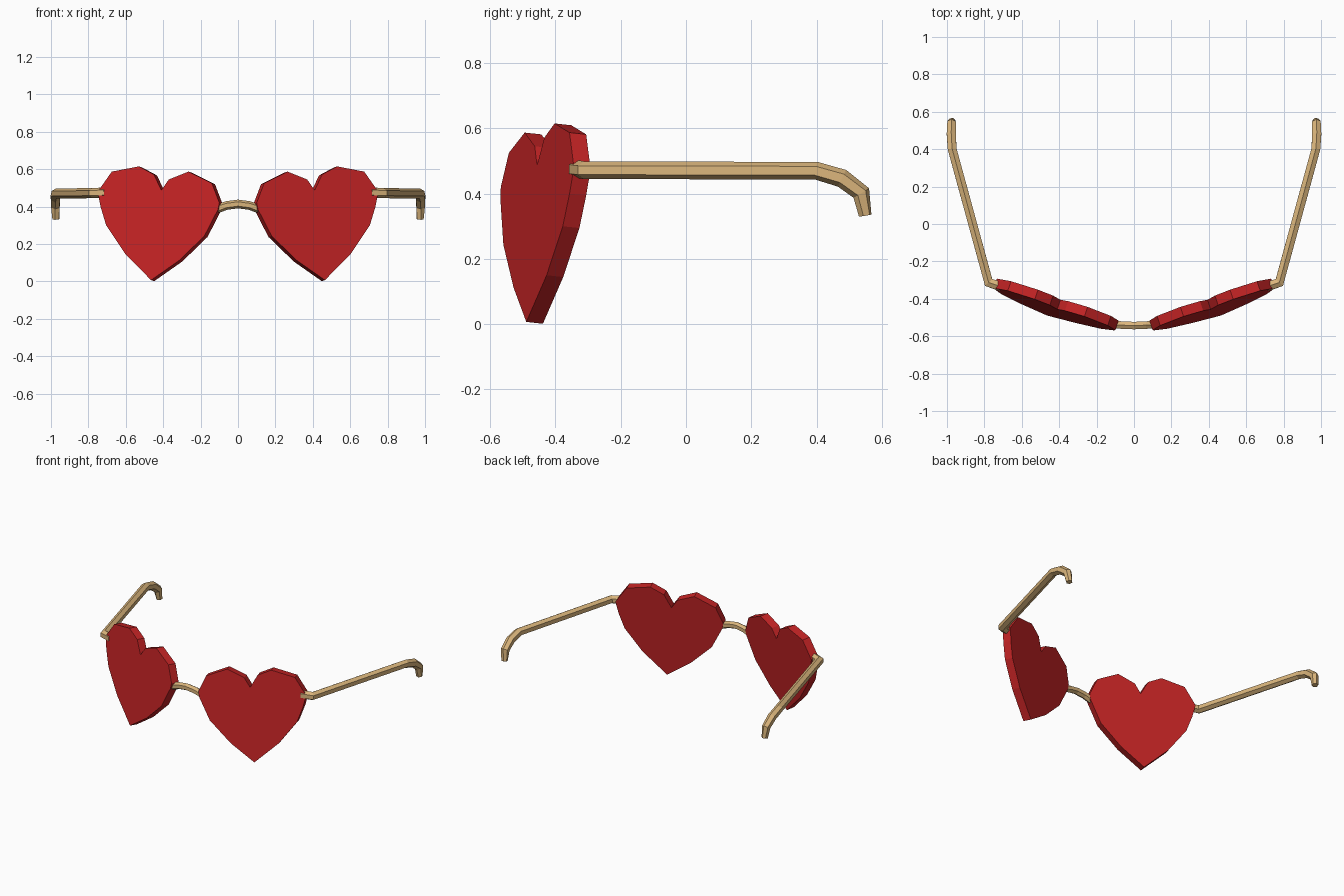
import bpy, bmesh, math
from mathutils import Vector

if "Cube" in bpy.data.objects:
    bpy.data.objects.remove(bpy.data.objects["Cube"])


def material(name, rgb):
    m = bpy.data.materials.new(name)
    m.diffuse_color = (*rgb, 1)
    m.use_nodes = True
    m.node_tree.nodes["Principled BSDF"].inputs["Base Color"].default_value = m.diffuse_color
    return m


RED = material("heart red", (0.55, 0.017, 0.018))
GOLD = material("pale gold", (0.70, 0.46, 0.20))


def finish(name, bm, mat, mirror=True):
    bmesh.ops.recalc_face_normals(bm, faces=bm.faces)
    me = bpy.data.meshes.new(name)
    bm.to_mesh(me)
    bm.free()
    me.materials.append(mat)
    ob = bpy.data.objects.new(name, me)
    bpy.context.collection.objects.link(ob)
    if mirror:
        ob.modifiers.new("mirror", 'MIRROR').use_mirror_merge = False
    return ob


def sweep(name, path, radii, mirror=True, sides=6):
    """Faceted bar along a path, with mitred corners."""
    pts = [Vector(p) for p in path]
    bm = bmesh.new()
    rings = []
    for i, p in enumerate(pts):
        a = (p - pts[i - 1]).normalized() if i else None
        b = (pts[i + 1] - p).normalized() if i < len(pts) - 1 else None
        a, b = a or b, b or a
        t = (a + b).normalized()
        bend = b - a
        stretch = 1 / max(0.5, t.dot(a)) - 1
        side = t.cross(Vector((0, 0, 1))).normalized()
        up = side.cross(t)
        ring = []
        for k in range(sides):
            ang = 2 * math.pi * k / sides
            off = (up * math.cos(ang) + side * math.sin(ang)) * radii[i]
            if bend.length > 1e-4:
                n = bend.normalized()
                off += n * off.dot(n) * stretch
            ring.append(bm.verts.new(p + off))
        rings.append(ring)
    for r, s in zip(rings, rings[1:]):
        for k in range(sides):
            j = (k + 1) % sides
            bm.faces.new((r[k], r[j], s[j], s[k]))
    bm.faces.new(rings[0])
    bm.faces.new(rings[-1])
    return finish(name, bm, GOLD, mirror)


# Heart lenses: outline on a tilted plane, thickened backwards
heart = [(0.465, 0.007), (0.605, 0.15), (0.705, 0.30), (0.735, 0.40), (0.75, 0.48),
         (0.675, 0.587), (0.53, 0.615), (0.45, 0.572), (0.41, 0.487),
         (0.37, 0.545), (0.265, 0.587), (0.14, 0.525), (0.10, 0.42),
         (0.107, 0.385), (0.18, 0.243), (0.315, 0.112)]
SX, SZ = 0.335, 0.107
bm = bmesh.new()
front = bm.faces.new([bm.verts.new((x, -0.49 + SX * (x - 0.465) + SZ * z, z))
                      for x, z in heart])
back = bmesh.ops.extrude_face_region(bm, geom=[front], use_keep_orig=True)
shift = Vector((-SX, 1, -SZ)).normalized() * 0.054
bmesh.ops.translate(bm, vec=shift,
                    verts=[v for v in back["geom"] if isinstance(v, bmesh.types.BMVert)])
finish("heart_lens", bm, RED)

# Arched nose bridge
sweep("nose_bridge",
      [(-0.12, -0.536, 0.385), (-0.06, -0.541, 0.406), (0, -0.543, 0.414),
       (0.06, -0.541, 0.406), (0.12, -0.536, 0.385)], [0.023] * 5, mirror=False)

# Temple arms with hinge corner and hooked ear ends
sweep("temple_arm",
      [(0.71, -0.335, 0.475), (0.777, -0.313, 0.472), (0.972, 0.40, 0.47),
       (0.977, 0.478, 0.447), (0.976, 0.537, 0.402), (0.973, 0.549, 0.333)],
      [0.028, 0.027, 0.027, 0.028, 0.026, 0.020])
